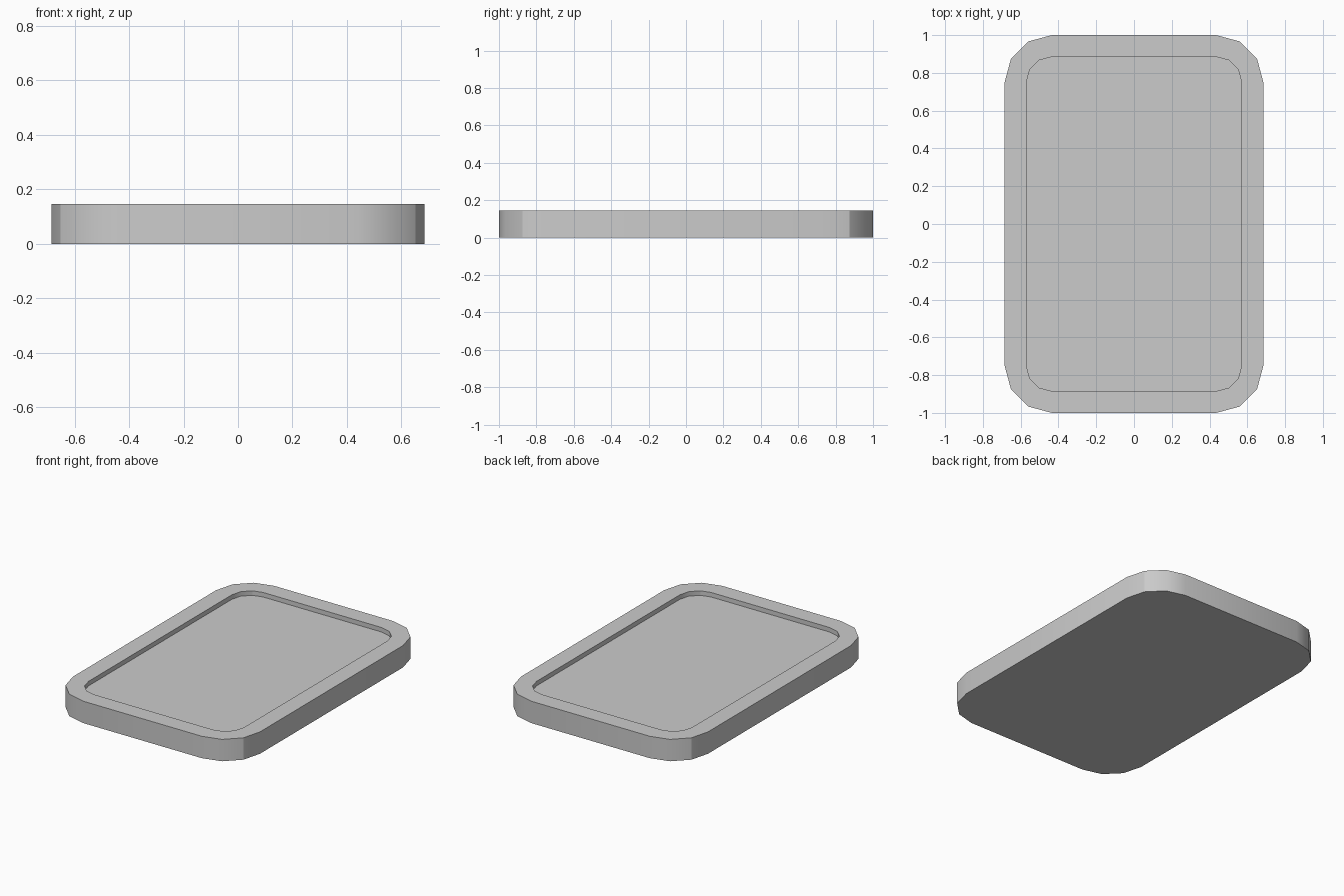
import bpy, bmesh
from math import cos, sin, radians

if "Cube" in bpy.data.objects:
    bpy.data.objects.remove(bpy.data.objects["Cube"])

HEIGHT, RECESS = 0.145, 0.03
CENTRE_X, CENTRE_Y = 0.435, 0.75   # corner arc centres
OUTER_R, INNER_R = 0.25, 0.135
STEPS = 3                          # facets per corner


def ring(bm, radius, z):
    """Rounded rectangle loop, counter-clockwise."""
    verts = []
    for q, (sx, sy) in enumerate([(1, 1), (-1, 1), (-1, -1), (1, -1)]):
        for i in range(STEPS + 1):
            a = radians(90 * q + 90 * i / STEPS)
            verts.append(bm.verts.new((sx * CENTRE_X + radius * cos(a),
                                       sy * CENTRE_Y + radius * sin(a), z)))
    return verts


def bridge(bm, a, b):
    n = len(a)
    for i in range(n):
        j = (i + 1) % n
        bm.faces.new((a[i], a[j], b[j], b[i]))


bm = bmesh.new()
# Outer wall, rim, recess wall
loops = [ring(bm, OUTER_R, 0), ring(bm, OUTER_R, HEIGHT),
         ring(bm, INNER_R, HEIGHT), ring(bm, INNER_R, HEIGHT - RECESS)]
for low, high in zip(loops, loops[1:]):
    bridge(bm, low, high)
# Underside and recessed panel
bm.faces.new(loops[0][::-1])
bm.faces.new(loops[-1])

mesh = bpy.data.meshes.new("tray")
bm.to_mesh(mesh)
bm.free()
tray = bpy.data.objects.new("tray", mesh)
bpy.context.collection.objects.link(tray)

# Soft sides, crisp rim edges
bpy.context.view_layer.objects.active = tray
tray.select_set(True)
bpy.ops.object.shade_smooth_by_angle(angle=radians(30))
